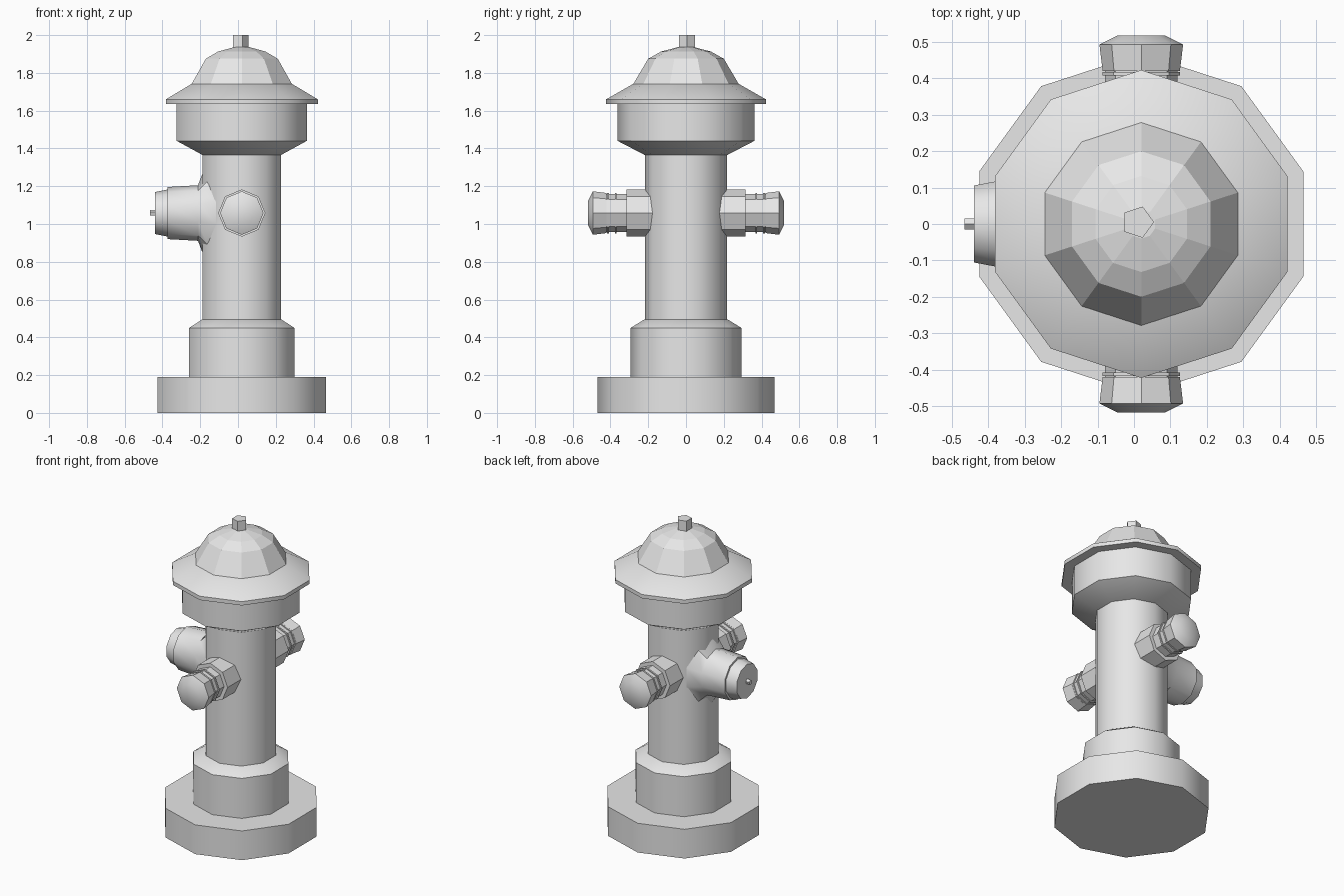
import bpy, bmesh, math
from mathutils import Vector

cube = bpy.data.objects.get("Cube")
if cube:
    bpy.data.objects.remove(cube, do_unlink=True)

grey = bpy.data.materials.new("hydrant grey")
grey.use_nodes = True
COLOUR = (0.8, 0.8, 0.8, 1)
grey.diffuse_color = COLOUR
for node in grey.node_tree.nodes:
    if node.type == 'BSDF_PRINCIPLED':
        node.inputs["Base Color"].default_value = COLOUR

Z = Vector((0, 0, 1))
Y = Vector((0, 1, 0))
AXIS = 0.02        # x of the barrel's centre line
PORT_Z = 1.058     # height of the outlets


def lathe(name, profile, sides, origin, axis, up, smooth=True, wrap=0):
    """Sweep (distance, radius) points round an axis; first vertex points up.
    wrap > 0 lays the first ring against a barrel of that radius."""
    side = axis.cross(up)
    bm = bmesh.new()
    rings = []
    for i, (dist, radius) in enumerate(profile):
        ring = []
        for k in range(sides):
            a = 2 * math.pi * k / sides
            across, rise = radius * math.sin(a), radius * math.cos(a)
            d = dist
            if wrap and i == 0:
                across *= 0.85
                d = math.sqrt(max(wrap ** 2 - across ** 2, 0))
            ring.append(bm.verts.new(Vector(origin) + axis * d + side * across + up * rise))
        rings.append(ring)
    for lower, upper in zip(rings, rings[1:]):
        for k in range(sides):
            j = (k + 1) % sides
            bm.faces.new((lower[k], lower[j], upper[j], upper[k]))
    bm.faces.new(rings[0])
    bm.faces.new(rings[-1])
    bmesh.ops.recalc_face_normals(bm, faces=bm.faces)
    for face in bm.faces:
        face.smooth = smooth
    mesh = bpy.data.meshes.new(name)
    bm.to_mesh(mesh)
    bm.free()
    if smooth:
        mesh.set_sharp_from_angle(angle=math.radians(38))
    mesh.materials.append(grey)
    obj = bpy.data.objects.new(name, mesh)
    bpy.context.scene.collection.objects.link(obj)
    return obj


centre = (AXIS, 0, 0)

# Ground flange, pedestal, barrel and flared head
lathe("base_flange", [(0, 0.468), (0.19, 0.468)], 10, centre, Z, Y)
lathe("pedestal", [(0.18, 0.293), (0.45, 0.293), (0.495, 0.22)], 10, centre, Z, Y)
lathe("barrel", [(0.48, 0.218), (1.38, 0.218)], 10, centre, Z, Y)
lathe("head", [(1.365, 0.218), (1.44, 0.362), (1.64, 0.362)], 10, centre, Z, Y)

# Bonnet: sloping brim, faceted dome and five-sided nut
lathe("bonnet_brim", [(1.635, 0.423), (1.66, 0.423), (1.742, 0.279)], 10, centre, Z, Y)
lathe("bonnet_dome", [(1.74, 0.28), (1.875, 0.2), (1.913, 0.132), (1.937, 0.04)],
      10, centre, Z, Y, smooth=False)
lathe("bonnet_nut", [(1.92, 0.045), (2.0, 0.045)], 5, (0.01, 0.005, 0),
      Z, Vector((1, 0, 0)), smooth=False)

# Matching hose outlets at the front and back
for label, sign in (("front", -1), ("back", 1)):
    start = (AXIS, 0, PORT_Z)
    out = Y * sign
    lathe(label + "_outlet", [(0.1, 0.125), (0.314, 0.125)], 8, start, out, Z)
    lathe(label + "_neck", [(0.3, 0.1), (0.43, 0.1)], 8, start, out, Z)
    for n, pos in enumerate((0.367, 0.408)):
        lathe(f"{label}_neck_ring_{n + 1}", [(pos, 0.107), (pos + 0.01, 0.107)],
              8, start, out, Z)
    lathe(label + "_cap", [(0.42, 0.106), (0.493, 0.115), (0.518, 0.065)],
          8, start, out, Z)

# Large pumper outlet on the right, flaring out of the barrel
right = Vector((-1, 0, 0))
start = (AXIS, 0, PORT_Z)
lathe("pumper_outlet", [(0.2, 0.205), (0.232, 0.147), (0.392, 0.138)],
      10, start, right, Z, wrap=0.21)
lathe("pumper_cap", [(0.38, 0.127), (0.46, 0.111)], 10, start, right, Z)
lathe("pumper_nut", [(0.45, 0.016), (0.486, 0.016)], 5, start, right, Z, smooth=False)
